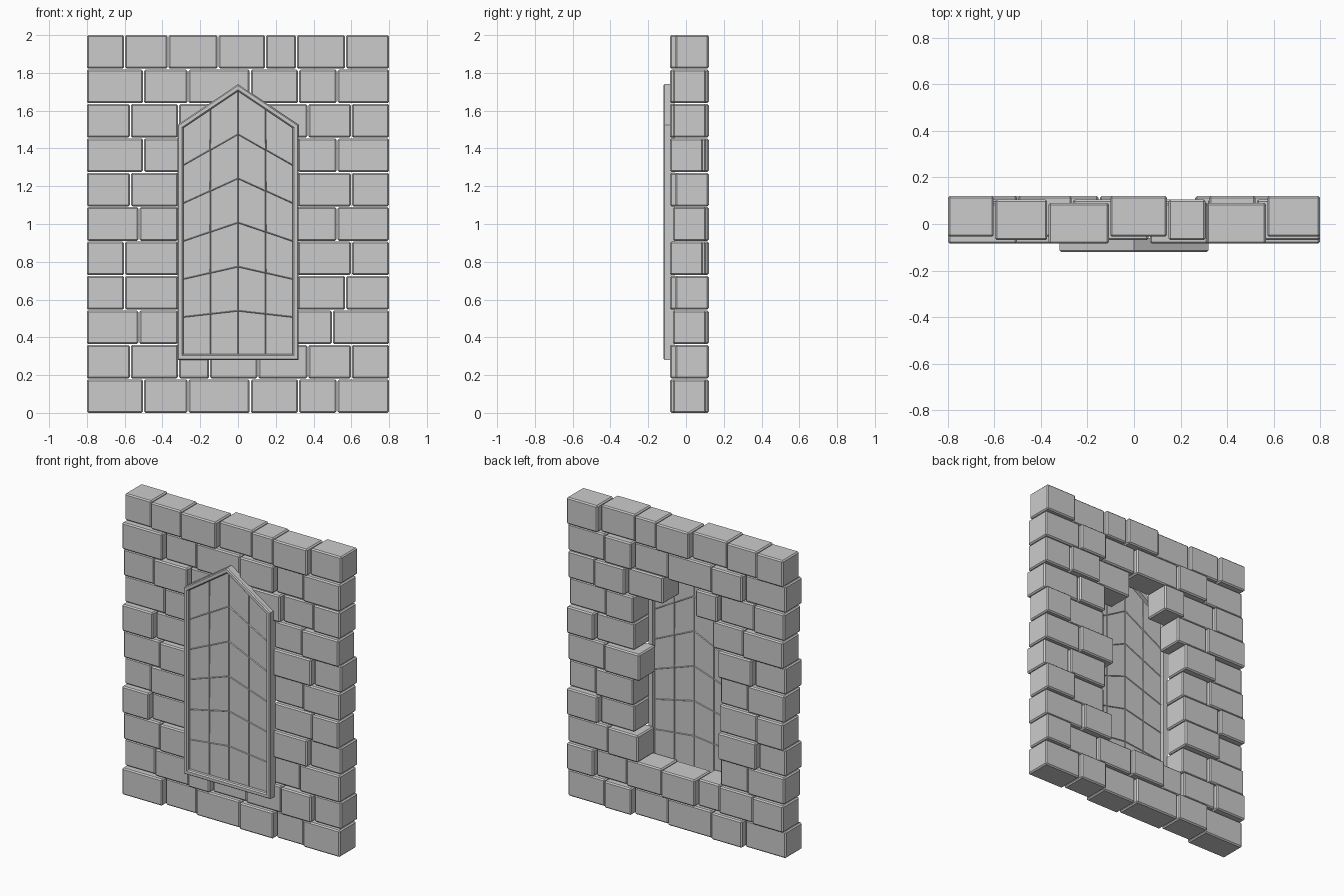
import bpy, bmesh, math
from mathutils import Matrix, Vector

if "Cube" in bpy.data.objects:
    bpy.data.objects.remove(bpy.data.objects["Cube"])

def finish(bm, name):
    bmesh.ops.recalc_face_normals(bm, faces=bm.faces)
    me = bpy.data.meshes.new(name)
    bm.to_mesh(me)
    bm.free()
    ob = bpy.data.objects.new(name, me)
    bpy.context.collection.objects.link(ob)
    return ob

# Stone courses: (course, depth phase, joints along x); gaps leave the opening
COURSES = [
    (0, 0, [-.8, -.5, -.265, .065, .32, .525, .8]),
    (1, 0, [-.8, -.57, -.315, -.15, .105, .37, .6, .8]),
    (2, 0, [-.8, -.525, -.315]), (2, 2, [.27, .5, .8]),
    (3, 0, [-.8, -.6, -.315]), (3, 0, [.315, .57, .8]),
    (4, 0, [-.8, -.6, -.315]), (4, 1, [.315, .6, .8]),
    (5, 0, [-.8, -.525, -.315]), (5, 2, [.26, .525, .8]),
    (6, 0, [-.8, -.57, -.315]), (6, 0, [.315, .6, .8]),
    (7, 0, [-.8, -.5, -.265]), (7, 1, [.315, .525, .8]),
    (8, 0, [-.8, -.57, -.315, -.15]), (8, 1, [.105, .37, .6, .8]),
    (9, 0, [-.8, -.5, -.265, .065, .32, .525, .8]),
    (10, 0, [-.8, -.6, -.37, -.105, .145, .31, .57, .8]),
]
PITCH, HEIGHT, DEPTH, GAP = .1822, .178, .175, .006

def add_block(bm, x0, x1, z0, yc):
    m = Matrix.LocRotScale(Vector(((x0 + x1) / 2, yc, z0 + HEIGHT / 2)), None,
                           Vector((x1 - x0, DEPTH, HEIGHT)))
    vs = bmesh.ops.create_cube(bm, size=1, matrix=m)['verts']
    edges = list({e for v in vs for e in v.link_edges})
    bmesh.ops.bevel(bm, geom=edges, offset=.008, segments=1, affect='EDGES')

bm = bmesh.new()
for r, phase, xs in COURSES:
    for i, (a, b) in enumerate(zip(xs, xs[1:])):
        a2 = a + (GAP / 2 if a > -.8 else 0)
        b2 = b - (GAP / 2 if b < .8 else 0)
        step = -(r + i + phase) % 3
        add_block(bm, a2, b2, r * PITCH, .003 + .015 * step)
finish(bm, "stone_blocks")

# Pointed window outline, inset by w
SLOPE = .215 / .32

def outline(w):
    h = .32 - w
    apex = 1.74 - w * math.hypot(1, SLOPE)
    return h, .28 + w, apex

# Window frame: bevelled section swept round the pointed outline
SECTION = [(0, -.06), (0, -.113), (.006, -.12), (.024, -.12), (.031, -.112), (.031, -.06)]
bm = bmesh.new()
loops = []
for w, y in SECTION:
    h, bot, apex = outline(w)
    sh = apex - SLOPE * h
    loops.append([bm.verts.new((x, y, z)) for x, z in
                  [(-h, bot), (h, bot), (h, sh), (0, apex), (-h, sh)]])
for j, la in enumerate(loops):
    lb = loops[(j + 1) % len(loops)]
    for k in range(5):
        n = (k + 1) % 5
        bm.faces.new((la[k], la[n], lb[n], lb[k]))
finish(bm, "window_frame")

# Leaded panes: lattice that bends toward the point, with thin raised leads both sides
COLS, ROWS = 4, 6
h, bot, apex = outline(.027)
bm = bmesh.new()
for y, flip in ((-.098, False), (-.082, True)):
    grid = []
    for c in range(COLS + 1):
        x = h * (2 * c / COLS - 1)
        top = apex - SLOPE * abs(x)
        grid.append([bm.verts.new((x, y, bot + (top - bot) * r / ROWS)) for r in range(ROWS + 1)])
    cells = []
    for c in range(COLS):
        for r in range(ROWS):
            q = [grid[c][r], grid[c + 1][r], grid[c + 1][r + 1], grid[c][r + 1]]
            cells.append(bm.faces.new(q[::-1] if flip else q))
    bm.normal_update()
    bmesh.ops.inset_individual(bm, faces=cells, thickness=.004, depth=0)
    for v in {v for f in cells for v in f.verts}:
        v.co.y += -.005 if flip else .005
finish(bm, "leaded_panes")
